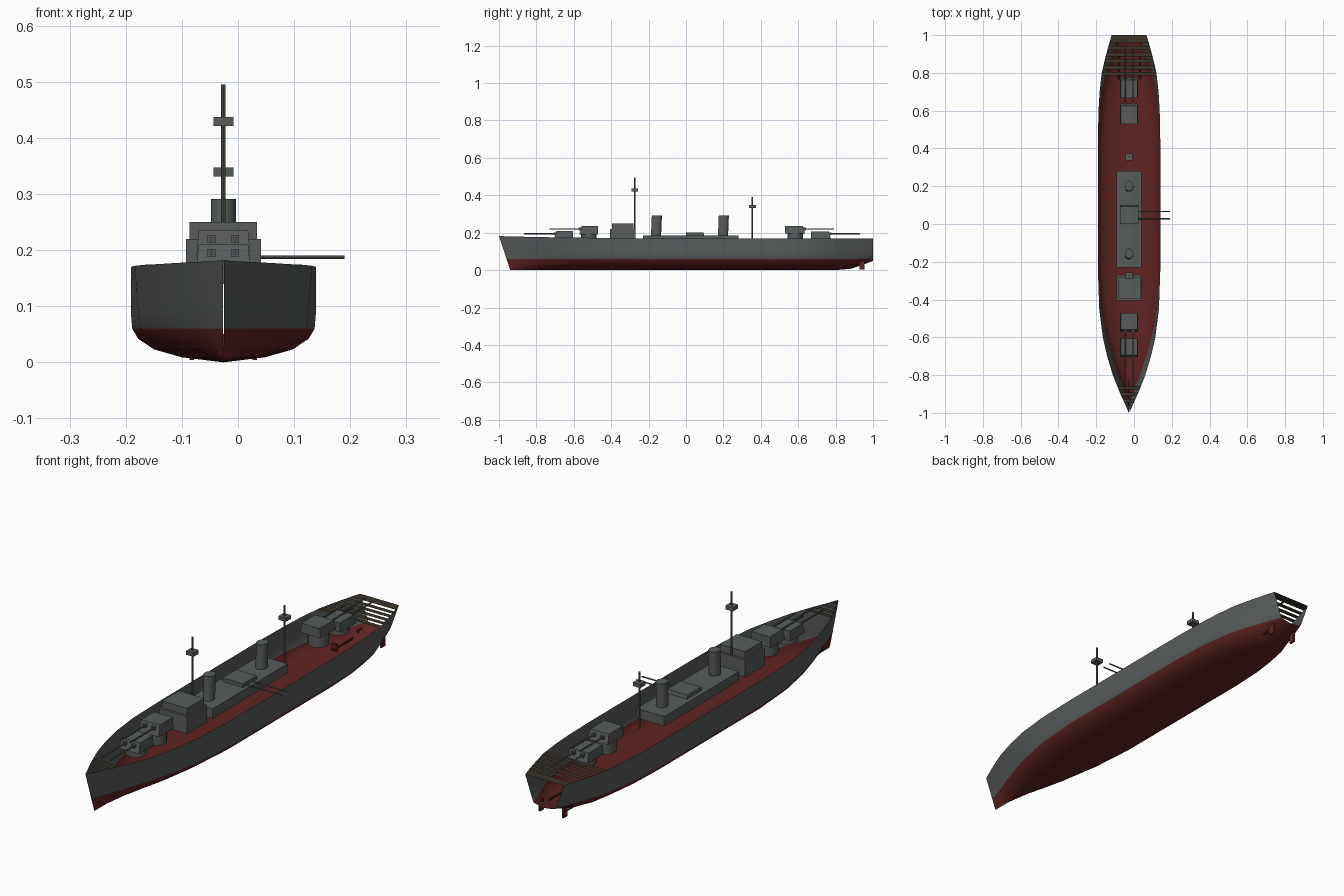
import bpy, bmesh, math
from mathutils import Matrix

cube = bpy.data.objects.get("Cube")
if cube:
    bpy.data.objects.remove(cube, do_unlink=True)

CX = -0.026  # ship centreline


def material(name, rgb):
    m = bpy.data.materials.new(name)
    m.use_nodes = True
    m.diffuse_color = (*rgb, 1)
    m.node_tree.nodes["Principled BSDF"].inputs["Base Color"].default_value = (*rgb, 1)
    return m


GREY = material("hull grey", (0.1, 0.108, 0.108))
RED = material("bottom red", (0.115, 0.017, 0.017))
BROWN = material("deck brown", (0.045, 0.034, 0.021))


def finish(name, bm, mats, smooth=False):
    mesh = bpy.data.meshes.new(name)
    bm.to_mesh(mesh)
    bm.free()
    for m in mats:
        mesh.materials.append(m)
    ob = bpy.data.objects.new(name, mesh)
    bpy.context.collection.objects.link(ob)
    if smooth:
        bpy.ops.object.select_all(action='DESELECT')
        ob.select_set(True)
        bpy.context.view_layer.objects.active = ob
        bpy.ops.object.shade_smooth_by_angle(angle=math.radians(40))
    return ob


def box(name, x, y, z, mat=GREY, slope_front=0, slope_sides=0):
    """Box from ranges; the top can be drawn in at one end and at the sides."""
    bm = bmesh.new()
    bmesh.ops.create_cube(bm, size=1)
    for v in bm.verts:
        top = v.co.z > 0
        px, py = v.co.x, v.co.y
        v.co.x = x[0] if px < 0 else x[1]
        v.co.y = y[0] if py < 0 else y[1]
        v.co.z = z[1] if top else z[0]
        if top:
            v.co.x -= math.copysign(slope_sides, px)
            if py * slope_front > 0:
                v.co.y -= slope_front
    return finish(name, bm, [mat])


def cylinder(name, centre, radius, length, axis='Z', stretch=1, lean=0, mat=GREY, sides=12):
    bm = bmesh.new()
    bmesh.ops.create_cone(bm, cap_ends=True, segments=sides, radius1=radius,
                          radius2=radius, depth=length)
    for v in bm.verts:
        v.co.y = v.co.y * stretch + lean * v.co.z
    turn = {'X': Matrix.Rotation(math.pi / 2, 4, 'Y'),
            'Y': Matrix.Rotation(math.pi / 2, 4, 'X'), 'Z': Matrix()}[axis]
    bm.transform(Matrix.Translation(centre) @ turn)
    return finish(name, bm, [mat], True)


# Hull stations: y, half width, rim height, keel height, flare
STATIONS = [
    (-1, .001, .182, 0, .3), (-.95, .023, .18, 0, .5), (-.9, .046, .179, 0, .5),
    (-.8, .086, .177, 0, .42), (-.7, .116, .175, 0, .32), (-.6, .139, .174, 0, .2),
    (-.45, .158, .172, 0, .08), (-.25, .165, .17, 0, 0), (.45, .165, .17, 0, 0),
    (.6, .162, .17, 0, .03), (.7, .156, .17, 0, .1), (.8, .145, .17, 0, .2),
    (.88, .126, .17, .007, .35), (.95, .107, .17, .03, .5), (1, .092, .17, .05, .65)]
SECTION = [(0, 0), (.45, .009), (.75, .023), (.92, .042), (.985, .06), (1, .09), (1, .13), (1, 1)]
WATER = .06


def half_width(y):
    for a, b in zip(STATIONS, STATIONS[1:]):
        if y <= b[0]:
            t = (y - a[0]) / (b[0] - a[0])
            return a[1] + (b[1] - a[1]) * t, a[2] + (b[2] - a[2]) * t
    return STATIONS[-1][1], STATIONS[-1][2]


# Open-topped hull shell with an open transom
bm = bmesh.new()
rings = []
for y, w, rim, keel, flare in STATIONS:
    side = []
    for f, z in SECTION:
        z = min(z, rim)
        depth = 1 - z / rim
        zz = z + keel * max(0, 1 - z / WATER)
        rake = .06 * depth * max(0, (-y - .7) / .3)
        side.append((w * f * (1 - flare * depth), y + rake, zz))
    pts = [(-px, py, pz) for px, py, pz in reversed(side[1:])] + side
    rings.append([bm.verts.new((CX + px, py, pz)) for px, py, pz in pts])
for a, b in zip(rings, rings[1:]):
    for i in range(len(a) - 1):
        f = bm.faces.new((a[i], a[i + 1], b[i + 1], b[i]))
        low = max(abs(i - len(SECTION) + 1.5), 0) < 4
        f.material_index = 1 if low else 0
finish("hull", bm, [GREY, RED], True)


# Deck strips spanning the bow and the stern
def deck_strip(name, y0, y1, mat):
    bm = bmesh.new()
    (wa, za), (wb, zb) = half_width(y0), half_width(y1)
    bm.faces.new([bm.verts.new(p) for p in (
        (CX - wa, y0, za), (CX + wa, y0, za), (CX + wb, y1, zb), (CX - wb, y1, zb))])
    finish(name, bm, [mat])


for i in range(5):
    y = .785 + i * .034
    deck_strip(f"stern_deck_strip_{i + 1}", y, y + .021, BROWN)
deck_strip("stern_end_deck", .958, 1, BROWN)
for i in range(4):
    y = -.98 + i * .035
    deck_strip(f"bow_deck_strip_{i + 1}", y, y + .018, BROWN)


# Gun turrets: direction -1 points to the bow, 1 to the stern
def turret(name, y0, y1, base, top, gun_z, muzzle, direction, barbette):
    box(name, (CX - .048, CX + .048), (y0, y1), (base, top),
        slope_front=.012 * direction, slope_sides=.004)
    cylinder(name + "_barbette", (CX, (y0 + y1) / 2, (barbette + base) / 2),
             .042, base - barbette, sides=20)
    breech = (y0 + y1) / 2
    for side in (-1, 1):
        x = CX + side * .021
        cylinder(f"{name}_gun_{'left' if side > 0 else 'right'}",
                 (x, (breech + muzzle) / 2, gun_z), .0035, abs(muzzle - breech), 'Y', sides=8)
        front = y0 if direction < 0 else y1
        box(f"{name}_gun_sleeve_{'left' if side > 0 else 'right'}", (x - .007, x + .007),
            sorted((front - .02 * direction, front + .004 * direction)),
            (gun_z - .007, gun_z + .007))


turret("fore_lower_turret", -.705, -.605, .168, .21, .195, -.865, -1, .14)
turret("fore_upper_turret", -.57, -.47, .19, .236, .22, -.73, -1, .14)
turret("aft_upper_turret", .53, .637, .195, .236, .22, .79, 1, .14)
turret("aft_lower_turret", .667, .775, .168, .207, .195, .93, 1, .14)

# Bridge
box("bridge_lower", (CX - .067, CX + .067), (-.405, -.27), (.145, .22))
box("bridge_upper", (CX - .06, CX + .06), (-.395, -.28), (.22, .25))

# Midship deckhouse with the side battery
box("deckhouse", (CX - .066, CX + .066), (-.23, .28), (.145, .186))
box("side_battery", (CX - .047, CX + .05), (0, .097), (.186, .202), slope_front=.004)
for i, y in enumerate((.028, .066)):
    cylinder(f"side_gun_{i + 1}", (.105, y, .187), .003, .17, 'X', sides=8)

# Funnels, raked aft
for name, y in (("fore_funnel", -.158), ("aft_funnel", .2)):
    cylinder(name, (CX, y, .238), .0225, .106, stretch=1.2, lean=.04, sides=24)

# Masts with lookout platforms
for name, y, foot, top, platform in (("fore_mast", -.274, .16, .495, .429),
                                     ("aft_mast", .355, .145, .39, .339)):
    cylinder(name, (CX, y, (foot + top) / 2), .004, top - foot, sides=8)
    box(name + "_platform", (CX - .018, CX + .018), (y - .018, y + .018),
        (platform - .008, platform + .008))

# Propeller shafts and rudders under the stern
for side in (-1, 1):
    word = "left" if side > 0 else "right"
    x = CX + side * .056
    box("rudder_" + word, (x - .004, x + .004), (.928, .955), (.004, .05), RED)
    cylinder("shaft_" + word, (x, .85, .027), .004, .17, 'Y', mat=RED, sides=8)
    box("shaft_bracket_" + word, (x - .012, x + .012), (.772, .78), (.02, .05), RED)
